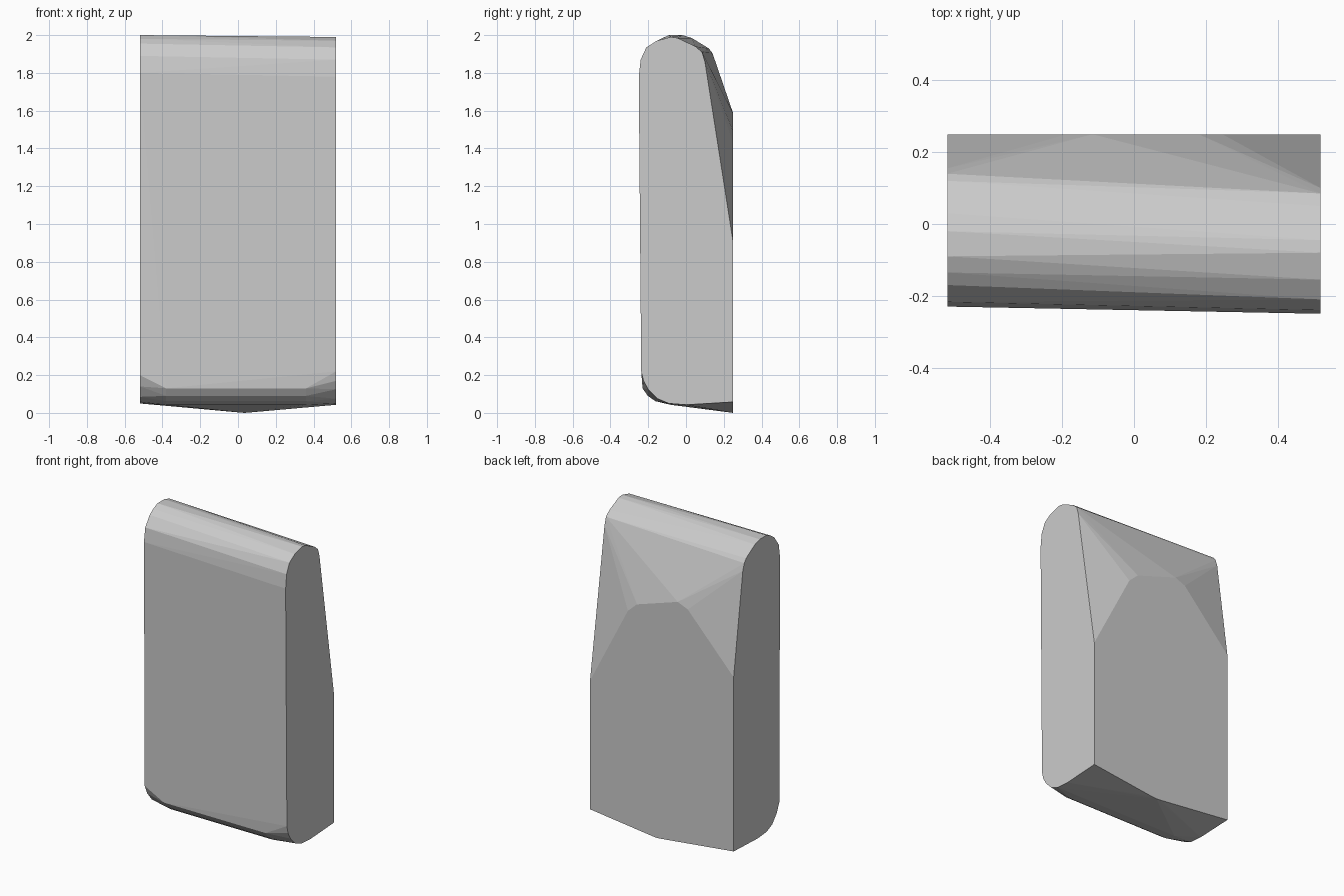
import bpy, bmesh, math

HALF = 0.52

# Side outlines as (y, z), front edge over the top, down the back, along the base
right_outline = [
    (-0.237, 0.22), (-0.25, 1.78), (-0.24, 1.87), (-0.21, 1.935), (-0.155, 1.97),
    (-0.08, 1.99), (-0.045, 1.985), (0.05, 1.94), (0.085, 1.91), (0.10, 1.86),
    (0.25, 0.90), (0.25, 0.058), (0.0, 0.043), (-0.09, 0.05), (-0.15, 0.075),
    (-0.20, 0.125), (-0.225, 0.17)]
left_outline = [
    (-0.222, 0.20), (-0.23, 1.80), (-0.217, 1.89), (-0.17, 1.955), (-0.135, 1.98),
    (-0.09, 2.0), (-0.02, 2.0), (0.03, 1.985), (0.12, 1.93), (0.14, 1.905),
    (0.155, 1.86), (0.25, 1.20), (0.25, 0.06), (0.0, 0.05), (-0.09, 0.058),
    (-0.15, 0.085), (-0.195, 0.14)]

# Peak of the back face, bottom ridge, and the slight bulge along the lower front
back_peak = [(0.246, 1.43), (0.18, 1.49), (-0.115, 1.585), (-0.188, 1.555)]
bottom_ridge = [(0.07, 0.003), (0.035, 0.0), (0.0, 0.003)]
lower_bulge = [(-0.228, 0.13), (-0.20, 0.09), (-0.16, 0.062), (-0.08, 0.043)]

points = [(HALF, y, z) for y, z in right_outline]
points += [(-HALF, y, z) for y, z in left_outline]
points += [(x, 0.25, z) for x, z in back_peak + bottom_ridge]
points += [(x, y - 0.006 * x, z) for x in (-0.38, 0.36) for y, z in lower_bulge]

# Wrap everything in one convex faceted slab
bm = bmesh.new()
for p in points:
    bm.verts.new(p)
hull = bmesh.ops.convex_hull(bm, input=bm.verts[:])
loose = [v for v in bm.verts if not v.link_faces]
bmesh.ops.delete(bm, geom=loose, context='VERTS')
bmesh.ops.dissolve_limit(bm, angle_limit=math.radians(0.5),
                         verts=bm.verts[:], edges=bm.edges[:])
bmesh.ops.recalc_face_normals(bm, faces=bm.faces[:])

mesh = bpy.data.meshes.new("faceted_slab")
bm.to_mesh(mesh)
bm.free()
slab = bpy.data.objects.new("faceted_slab", mesh)
bpy.context.collection.objects.link(slab)
